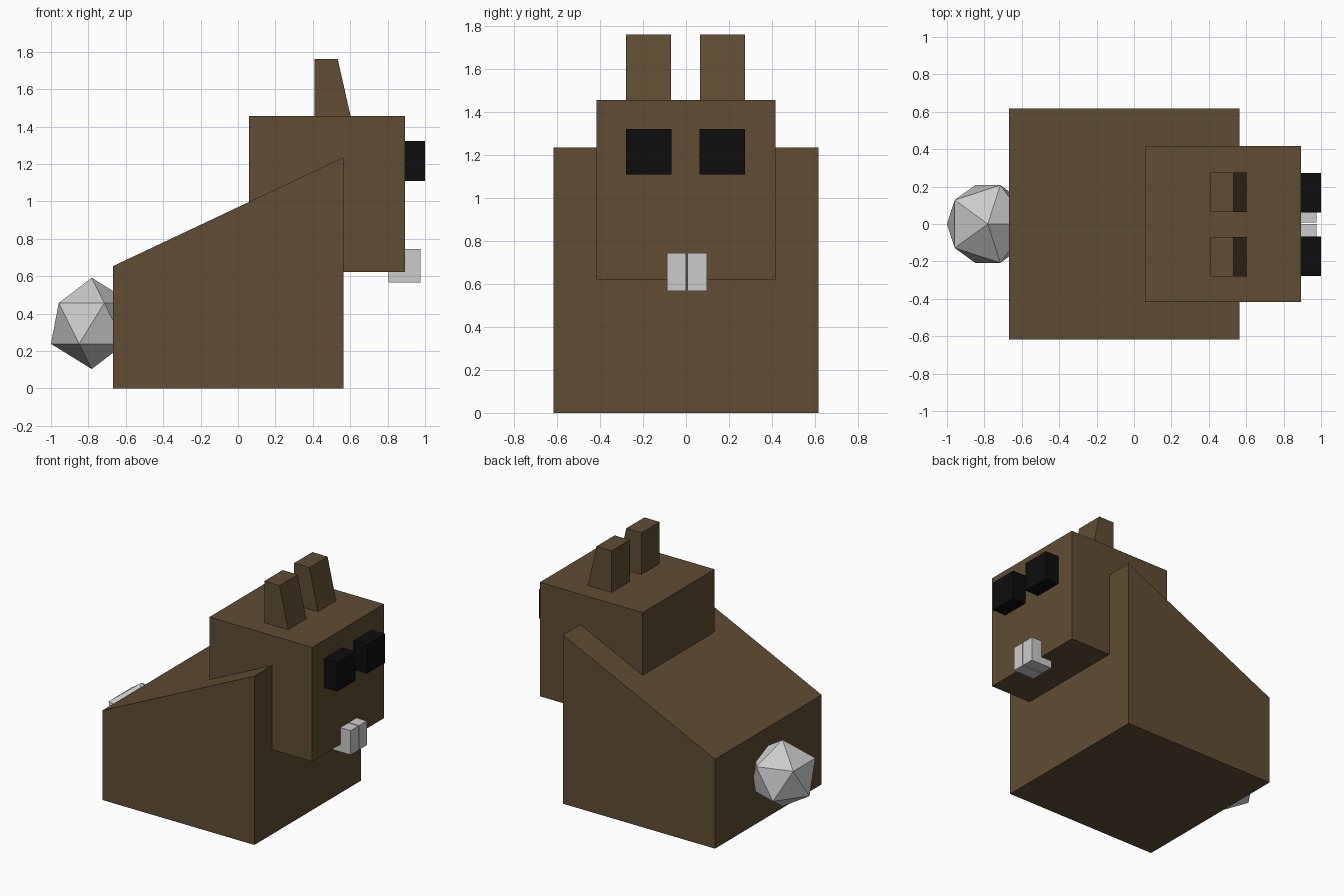
import bpy, bmesh
from mathutils import Matrix

if "Cube" in bpy.data.objects:
    bpy.data.objects.remove(bpy.data.objects["Cube"])


def material(name, color):
    m = bpy.data.materials.new(name)
    m.diffuse_color = (*color, 1)
    m.use_nodes = True
    m.node_tree.nodes["Principled BSDF"].inputs["Base Color"].default_value = m.diffuse_color
    return m


brown = material("brown_fur", (0.115, 0.073, 0.033))
black = material("black_eye", (0.004, 0.004, 0.004))


def add(name, bm, mat=None):
    bmesh.ops.recalc_face_normals(bm, faces=bm.faces)
    me = bpy.data.meshes.new(name)
    bm.to_mesh(me)
    bm.free()
    ob = bpy.data.objects.new(name, me)
    bpy.context.collection.objects.link(ob)
    if mat:
        me.materials.append(mat)
    return ob


def prism(name, profile, y0, y1, mat=None):
    """Extrude an x-z profile from y0 to y1."""
    bm = bmesh.new()
    face = bm.faces.new([bm.verts.new((x, y0, z)) for x, z in profile])
    out = bmesh.ops.extrude_face_region(bm, geom=[face], use_keep_orig=True)
    moved = [v for v in out["geom"] if isinstance(v, bmesh.types.BMVert)]
    bmesh.ops.translate(bm, verts=moved, vec=(0, y1 - y0, 0))
    return add(name, bm, mat)


def box(name, x0, x1, y0, y1, z0, z1, mat=None):
    return prism(name, [(x0, z0), (x1, z0), (x1, z1), (x0, z1)], y0, y1, mat)


# Wedge body and block head
prism("body", [(-0.667, 0), (0.565, 0), (0.565, 1.236), (-0.667, 0.655)],
      -0.617, 0.617, brown)
box("head", 0.06, 0.892, -0.416, 0.416, 0.622, 1.457, brown)

# Paired ears, eyes and teeth
for side, ear_y, eye_y, tooth_y in (("right", -0.175, -0.173, -0.044),
                                    ("left", 0.17, 0.168, 0.053)):
    prism(side + "_ear", [(0.41, 1.457), (0.602, 1.457), (0.533, 1.762), (0.41, 1.762)],
          ear_y - 0.105, ear_y + 0.105, brown)
    box(side + "_eye", 0.79, 1.0, eye_y - 0.106, eye_y + 0.106, 1.11, 1.322, black)
    box(side + "_tooth", 0.805, 0.975, tooth_y - 0.045, tooth_y + 0.045, 0.567, 0.745)

# Faceted tail ball
bm = bmesh.new()
bmesh.ops.create_icosphere(bm, subdivisions=1, radius=0.244,
                           matrix=Matrix.Translation((-0.782, 0, 0.348)))
add("tail", bm)
